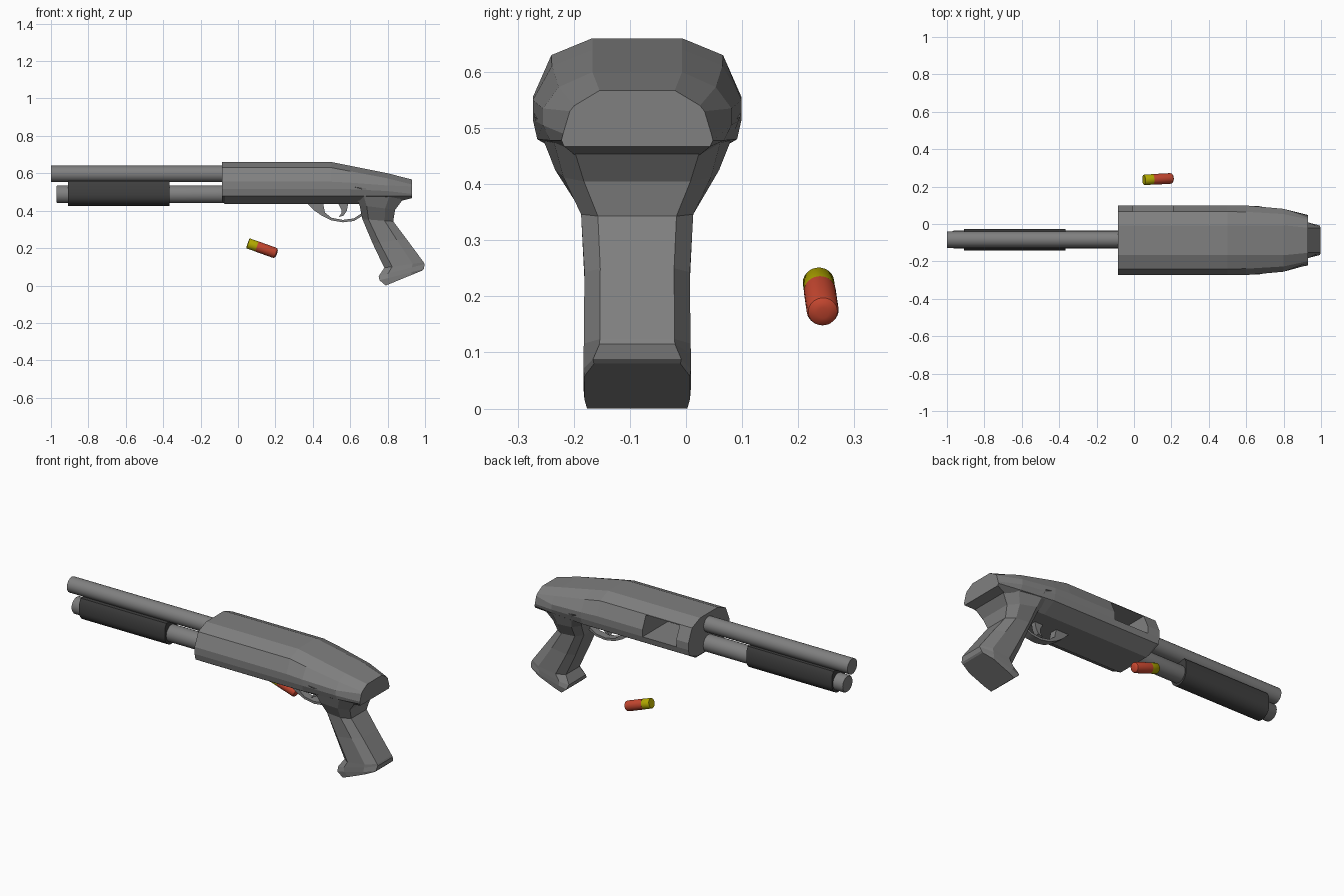
import bpy, bmesh
from math import radians, cos, sin, pi, tau
from mathutils import Vector

if "Cube" in bpy.data.objects:
    bpy.data.objects.remove(bpy.data.objects["Cube"])

CY = -0.087  # centre plane of the gun


def colour(name, rgb):
    m = bpy.data.materials.new(name)
    m.diffuse_color = (*rgb, 1)
    m.use_nodes = True
    m.node_tree.nodes["Principled BSDF"].inputs["Base Color"].default_value = m.diffuse_color
    return m


steel = colour("steel_grey", (0.215, 0.215, 0.215))
dark = colour("dark_grey", (0.05, 0.05, 0.05))
red = colour("red", (0.58, 0.065, 0.03))
brass = colour("brass", (0.44, 0.39, 0.0))


def finish(name, bm, mat=steel, smooth=False):
    bmesh.ops.recalc_face_normals(bm, faces=bm.faces)
    me = bpy.data.meshes.new(name)
    bm.to_mesh(me)
    bm.free()
    ob = bpy.data.objects.new(name, me)
    bpy.context.collection.objects.link(ob)
    me.materials.append(mat)
    if smooth:
        bpy.ops.object.select_all(action='DESELECT')
        ob.select_set(True)
        bpy.context.view_layer.objects.active = ob
        bpy.ops.object.shade_smooth_by_angle(angle=radians(35))
    return ob


def loft(name, rings, mat=steel, smooth=False):
    bm = bmesh.new()
    loops = [[bm.verts.new(p) for p in ring] for ring in rings]
    n = len(loops[0])
    for a, b in zip(loops, loops[1:]):
        for i in range(n):
            j = (i + 1) % n
            bm.faces.new((a[i], a[j], b[j], b[i]))
    bm.faces.new(loops[0])
    bm.faces.new(loops[-1])
    return finish(name, bm, mat, smooth)


def mirrored(half):
    """Close a half section of (half width, x, z) points across the centre plane."""
    return ([(x, CY + w, z) for w, x, z in half] +
            [(x, CY - w, z) for w, x, z in reversed(half)])


def turned(name, start, end, stations, mat=steel, sides=32):
    """Round part: stations are (distance, radius) along start to end."""
    a, b = Vector(start), Vector(end)
    d = (b - a).normalized()
    u = d.cross(Vector((0, 0, 1))).normalized()
    v = d.cross(u)
    rings = [[a + d * t + (u * cos(k * tau / sides) + v * sin(k * tau / sides)) * r
              for k in range(sides)] for t, r in stations]
    return loft(name, rings, mat, True)


def plate(name, outline, half_width):
    """Side profile in x, z extruded across the gun."""
    return loft(name, [[(x, CY + s * half_width, z) for x, z in outline] for s in (-1, 1)],
                smooth=True)


# Receiver: faceted body tapering to the rear
front = [(.08, .66), (.153, .63), (.186, .555), (.186, .515), (.178, .48), (.10, .435)]
mid = [(.08, .64), (.152, .611), (.186, .55), (.186, .515), (.178, .48), (.10, .435)]
taper = [(.08, .60), (.140, .573), (.168, .535), (.168, .505), (.155, .478), (.09, .435)]
rear = [(.067, .567), (.112, .54), (.120, .53), (.132, .49), (.135, .478), (.130, .467)]
stations = [(-.085, [(w, max(z, .45)) for w, z in front]), (-.07, front),
            (.5, front), (.6, mid), (.8, taper), (.93, rear)]
receiver = loft("receiver", [mirrored([(w, x, z) for w, z in s]) for x, s in stations])

# Deep ejection port cut into one side
bm = bmesh.new()
bmesh.ops.create_cube(bm, size=1)
for v in bm.verts:
    v.co = (.10 + v.co.x * .215, .01 + v.co.y * .28, .570 + v.co.z * .113)
cutter = finish("port_cutter", bm)
cutter.hide_render = True
cutter.hide_set(True)
cut = receiver.modifiers.new("port", 'BOOLEAN')
cut.operation = 'DIFFERENCE'
cut.object = cutter
cut.solver = 'EXACT'

# Pistol grip: front point, back point, half width, width factors front to back
plain = (.65, 1, 1, .7)
foot = (.95, 1, 1, .82)
grip = [((.60, .53), (.90, .485), .184, (1, 1, .84, .65)),
        ((.65, .43), (.84, .405), .146, (.75, 1, .9, .65)),
        ((.665, .355), (.83, .343), .10, plain),
        ((.72, .225), (.90, .25), .094, plain),
        ((.782, .095), (.993, .124), .095, plain),
        ((.752, .05), (.998, .115), .096, (.8, 1, 1, .7)),
        ((.757, .028), (.993, .088), .096, foot),
        ((.79, 0), (.985, .08), .094, foot)]
rings = []
for (fx, fz), (bx, bz), w, factors in grip:
    rings.append(mirrored([(w * k, fx + (bx - fx) * t, fz + (bz - fz) * t)
                           for t, k in zip((0, .2, .72, 1), factors)]))
loft("pistol_grip", rings)

# Barrel and magazine tube
turned("barrel", (-1, CY + .004, .597), (0, CY + .004, .597), [(0, .044), (.96, .044)])
turned("magazine_tube", (-.97, CY + .004, .488), (0, CY + .004, .488),
       [(0, .044), (.006, .048), (.91, .048)])

# Sliding fore-end: U-shaped section wrapped under the barrel
u_shape = [(.058 * cos(pi + k * pi / 16), .484 + .058 * sin(pi + k * pi / 16)) for k in range(17)]
u_shape += [(.058, .535), (.045, .56), (-.045, .56), (-.058, .535)]
loft("fore_end", [[(x, CY + .002 + y, z) for y, z in u_shape] for x in (-.91, -.365)], dark, True)

# Trigger guard and trigger
outer = [(.37, .44), (.41, .40), (.45, .372), (.50, .348), (.56, .338), (.62, .345), (.67, .375)]
inner = [(.67, .392), (.62, .359), (.56, .351), (.50, .362), (.465, .39), (.455, .44)]
plate("trigger_guard", outer + inner, .022)
plate("trigger", [(.535, .44), (.553, .405), (.552, .385), (.538, .366),
                  (.565, .374), (.582, .40), (.59, .44)], .014)

# Loose shell: brass base and red case with rounded nose
a, b = (.053, .236, .226), (.204, .244, .172)
turned("shell_base", a, b, [(0, .026), (.003, .028), (.052, .028)], brass)
turned("shell_case", a, b, [(.05, .0285), (.150, .0285), (.158, .026), (.163, .019),
                            (.165, .010)], red)
